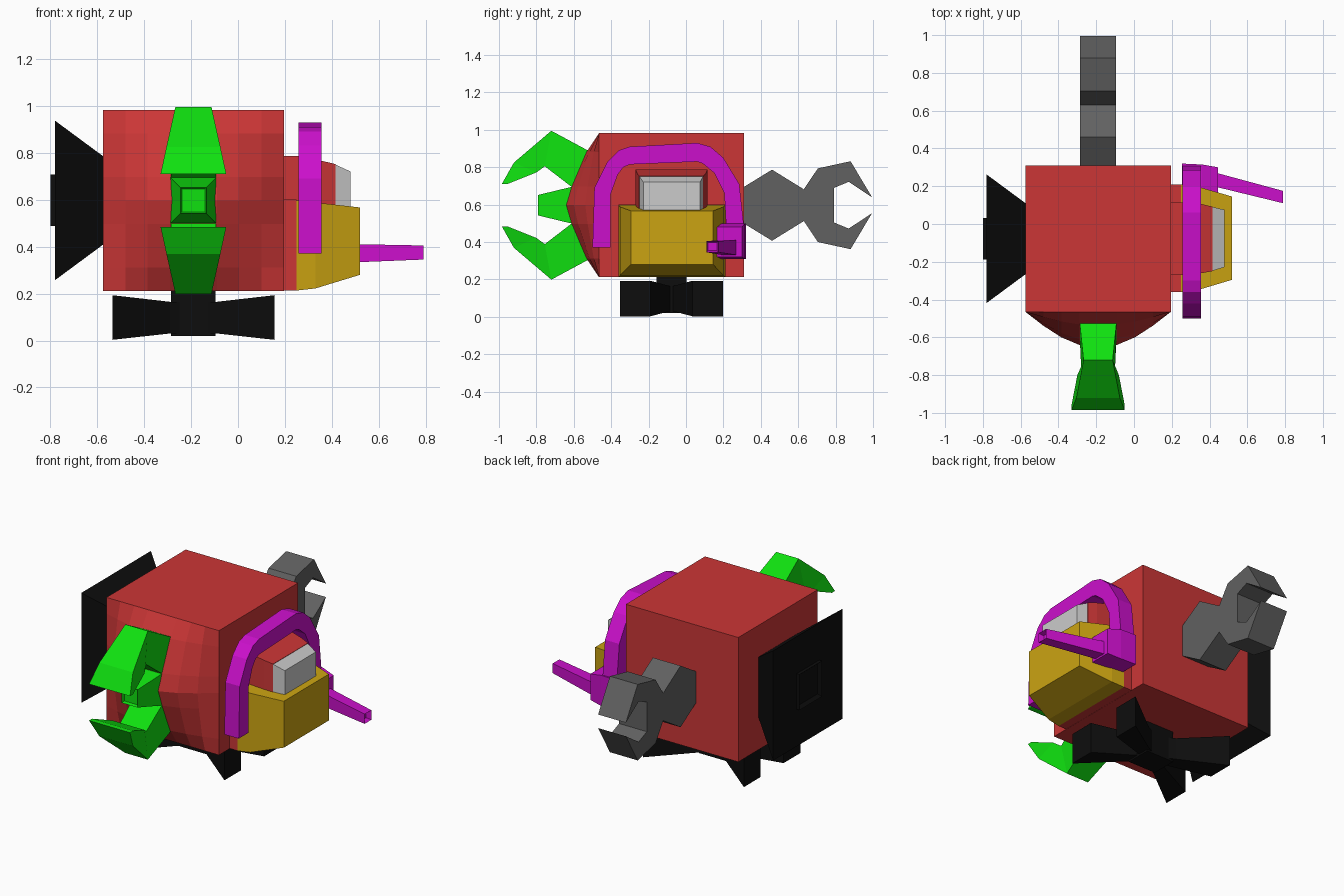
import bpy
import bmesh

old = bpy.data.objects.get("Cube")
if old:
    bpy.data.objects.remove(old, do_unlink=True)


def material(name, r, g, b):
    m = bpy.data.materials.new(name)
    m.use_nodes = True
    m.diffuse_color = (r, g, b, 1)
    m.node_tree.nodes["Principled BSDF"].inputs["Base Color"].default_value = (r, g, b, 1)
    return m


RED = material("red", 0.60, 0.037, 0.037)
GREEN = material("green", 0.005, 0.75, 0.005)
YELLOW = material("yellow", 0.60, 0.37, 0.006)
MAGENTA = material("magenta", 0.60, 0.005, 0.60)
GREY = material("dark grey", 0.12, 0.12, 0.12)
SILVER = material("silver", 0.60, 0.60, 0.60)
BLACK = material("black", 0.004, 0.004, 0.004)


def finish(name, bm, mat):
    bmesh.ops.recalc_face_normals(bm, faces=bm.faces[:])
    me = bpy.data.meshes.new(name)
    bm.to_mesh(me)
    bm.free()
    me.materials.append(mat)
    ob = bpy.data.objects.new(name, me)
    bpy.context.collection.objects.link(ob)
    return ob


def loft(name, rings, mat, recess=None):
    """Skin a row of closed rings and cap both ends; recess = (rim, depth) of the last cap."""
    bm = bmesh.new()
    rows = [[bm.verts.new(p) for p in ring] for ring in rings]
    for a, b in zip(rows, rows[1:]):
        for i in range(len(a)):
            j = (i + 1) % len(a)
            bm.faces.new((a[i], a[j], b[j], b[i]))
    bm.faces.new(rows[0])
    cap = bm.faces.new(rows[-1])
    bmesh.ops.recalc_face_normals(bm, faces=bm.faces[:])
    if recess:
        bmesh.ops.inset_region(bm, faces=[cap], thickness=recess[0])
        push = cap.normal * -recess[1]
        bmesh.ops.translate(bm, verts=cap.verts[:], vec=push)
    return finish(name, bm, mat)


def ring_x(x, y0, y1, z0, z1):
    return [(x, y0, z0), (x, y1, z0), (x, y1, z1), (x, y0, z1)]


def ring_y(y, x0, x1, z0, z1):
    return [(x0, y, z0), (x1, y, z0), (x1, y, z1), (x0, y, z1)]


CX, CY, CZ = -0.19, -0.078, 0.597   # body axis

# Body: a box whose front bulges towards the middle
cols = [(-.385, 0), (-.29, .42), (-.195, .77), (-.1, 1), (.1, 1), (.195, .77), (.29, .42), (.385, 0)]
rows = [(-.385, 0), (-.285, .38), (-.1, .83), (0, 1), (.1, .83), (.285, .38), (.385, 0)]
bm = bmesh.new()
front = [[bm.verts.new((CX + x, -.465 - .175 * f * g, CZ + z)) for x, f in cols] for z, g in rows]
for lo, hi in zip(front, front[1:]):
    for i in range(len(cols) - 1):
        bm.faces.new((lo[i], lo[i + 1], hi[i + 1], hi[i]))
rim = front[0] + [r[-1] for r in front[1:-1]] + front[-1][::-1] + [r[0] for r in front[-2:0:-1]]
rear = [bm.verts.new((v.co.x, .31, v.co.z)) for v in rim]
for i in range(len(rim)):
    j = (i + 1) % len(rim)
    bm.faces.new((rim[i], rim[j], rear[j], rear[i]))
bm.faces.new(rear)
finish("body", bm, RED)

# Stepped mount and cabin on the left side
loft("lower_mount", [ring_x(.18, -.36, .21, .213, .6), ring_x(.25, -.36, .21, .213, .6)], RED)
loft("cabin", [ring_x(.18, -.27, .115, .5, .787), ring_x(.26, -.27, .115, .5, .787),
               ring_x(.36, -.26, .105, .5, .765), ring_x(.415, -.25, .092, .5, .752)], RED)
loft("cabin_window", [ring_x(.41, -.25, .092, .5, .752), ring_x(.48, -.228, .075, .5, .72)], SILVER)
loft("cabin_base", [ring_x(.25, -.36, .21, .213, .597), ring_x(.33, -.352, .2, .222, .588),
                    ring_x(.52, -.295, .145, .28, .567)], YELLOW)

# Arched arm: outer and inner edge points (y, z)
outer = [(-.5, .37), (-.49, .69), (-.42, .83), (-.36, .89), (-.3, .91), (.06, .93),
         (.13, .91), (.2, .85), (.285, .71), (.31, .48)]
inner = [(-.405, .37), (-.405, .65), (-.365, .76), (-.335, .8), (-.3, .815), (.06, .83),
         (.09, .82), (.15, .77), (.205, .66), (.215, .48)]
loft("arched_arm", [[(.257, *o), (.355, *o), (.355, *i), (.257, *i)]
                    for o, i in zip(outer, inner)], MAGENTA)
loft("hand", [ring_x(.255, .19, .32, .31, .5), ring_x(.36, .175, .315, .31, .5),
              ring_x(.445, .165, .3, .32, .48)], MAGENTA)
loft("barrel", [ring_x(.42, .2, .275, .33, .412), ring_x(.79, .11, .175, .345, .405)],
     MAGENTA, (.012, .03))

# Front claws: outer (y, z), inner (y, z), half width at outer and inner edge
claw = [(-.49, .875, -.57, .68, .1, .1), (-.525, .89, -.605, .69, .097, .097),
        (-.72, .995, -.755, .805, .077, .09), (-.92, .825, -.8, .772, .115, .11),
        (-.985, .71, -.955, .71, .14, .14)]
for name, s in (("upper_claw", 1), ("lower_claw", -1)):
    rings = []
    for yo, zo, yi, zi, wo, wi in claw:
        zo, zi = CZ + s * (zo - CZ), CZ + s * (zi - CZ)
        rings.append([(CX - wo, yo, zo), (CX + wo, yo, zo), (CX + wi, yi, zi), (CX - wi, yi, zi)])
    loft(name, rings, GREEN)
loft("snout", [ring_y(y, CX - w, CX + w, CZ - w, CZ + w)
               for y, w in ((-.58, .1), (-.62, .096), (-.79, .055))], GREEN, (.008, .02))

# Rear wrench: half outline (y, z offset) mirrored, then extruded across
half = [(.3, .092), (.46, .19), (.63, .085), (.705, .197), (.88, .235), (.995, .042),
        (.87, .125), (.79, .092)]
outline = [(y, CZ + z) for y, z in half] + [(y, CZ - z) for y, z in half[::-1]]
loft("rear_wrench", [[(CX + s * .095, y, z) for y, z in outline] for s in (-1, 1)], GREY)


# Square dish on the right side
def square_x(x, r):
    return ring_x(x, CY - r, CY + r, CZ - r, CZ + r)


loft("dish", [square_x(-.55, .175), square_x(-.573, .187), square_x(-.78, .34)], BLACK)
loft("dish_hub", [square_x(-.77, .11), square_x(-.8, .11)], BLACK, (.03, .025))

# Four flared legs on a central block
loft("leg_block", [ring_x(CX + s * .095, CY - .08, CY + .08, .02, .22) for s in (-1, 1)], BLACK)
for side, sx in (("left", 1), ("right", -1)):
    for end, sy in (("front", -1), ("rear", 1)):
        rings = [ring_x(CX + sx * x, CY + sy * a, CY + sy * b, z0, z1)
                 for x, a, b, z0, z1 in ((.06, 0, .08, .03, .165), (.1, .01, .1, .03, .165),
                                         (.345, .112, .276, .003, .193))]
        loft(end + "_" + side + "_leg", rings, BLACK)
